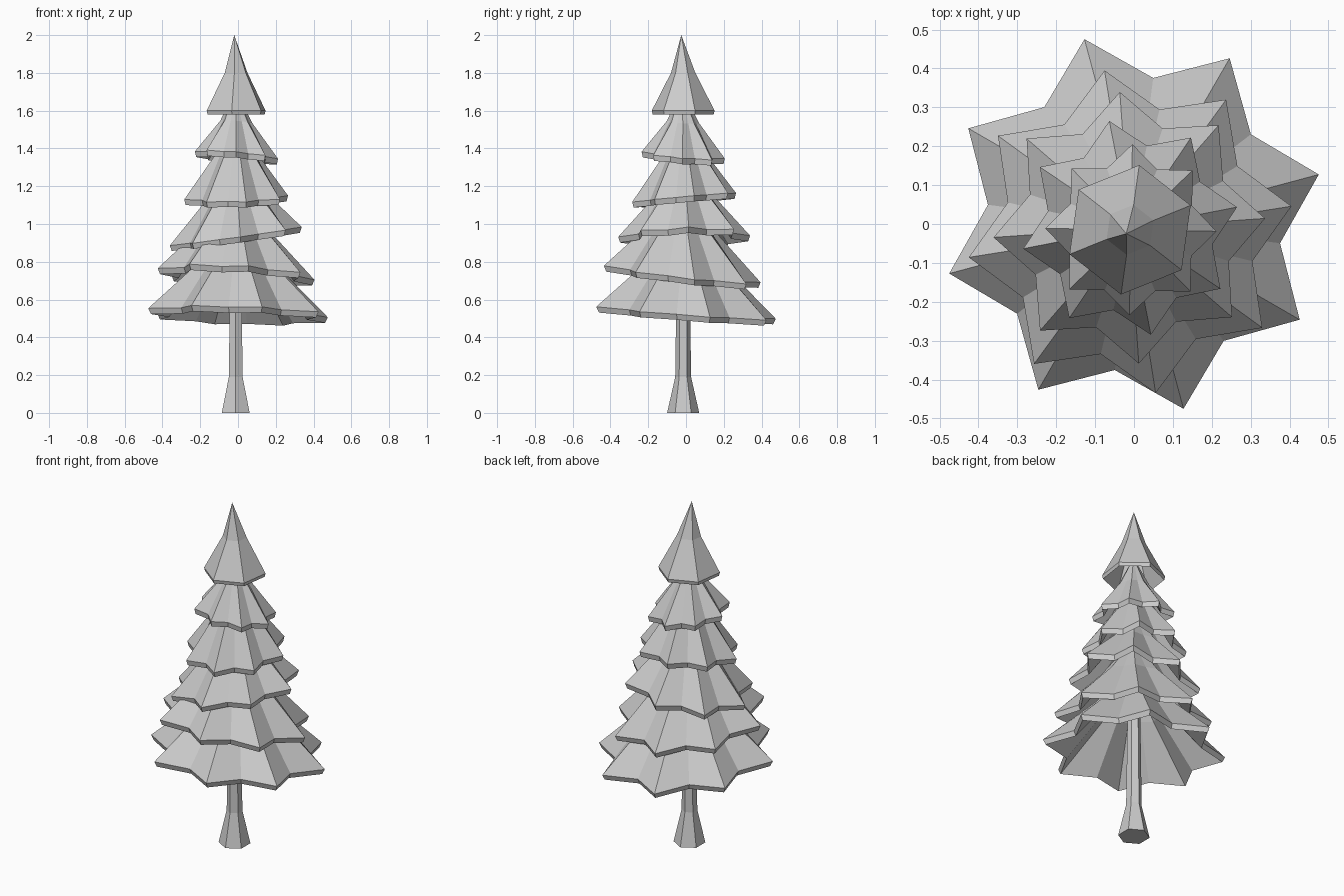
import bpy, bmesh
from math import cos, sin, radians, pi

if "Cube" in bpy.data.objects:
    bpy.data.objects.remove(bpy.data.objects["Cube"])


def finish(name, bm):
    bmesh.ops.recalc_face_normals(bm, faces=bm.faces)
    me = bpy.data.meshes.new(name)
    bm.to_mesh(me)
    bm.free()
    ob = bpy.data.objects.new(name, me)
    bpy.context.collection.objects.link(ob)
    return ob


def bridge(bm, a, b):
    n = len(a)
    for i in range(n):
        bm.faces.new((a[i], a[(i + 1) % n], b[(i + 1) % n], b[i]))


def fan(bm, ring, tip):
    n = len(ring)
    for i in range(n):
        bm.faces.new((ring[i], ring[(i + 1) % n], tip))


def tier(name, n, rot, r, valley, z, mid_r, mid_z, top_z, tilt, c, thick=0.03):
    """Tilted hollow skirt: star-shaped rim, bent slope, pointed top."""
    bm = bmesh.new()
    count = n if valley == 1 else 2 * n

    def ring(rad, height, v):
        out = []
        for i in range(count):
            a = radians(rot) + 2 * pi * i / count
            q = rad * (v if i % 2 and valley < 1 else 1)
            x, y = q * cos(a), q * sin(a)
            out.append(bm.verts.new((c[0] + x, c[1] + y,
                                     height + tilt[0] * x + tilt[1] * y)))
        return out

    mid_v = (1 + valley) / 2
    outer = ring(r, z, valley)
    mid = ring(mid_r, mid_z, mid_v)
    low = ring(r * 0.97, z - thick, valley)
    low_mid = ring(mid_r * 0.9, mid_z - thick, mid_v)
    bridge(bm, outer, mid)
    bridge(bm, outer, low)
    bridge(bm, low, low_mid)
    fan(bm, mid, bm.verts.new((c[0] - 0.01, c[1] - 0.01, top_z)))
    fan(bm, low_mid, bm.verts.new((c[0], c[1], top_z - 0.06)))
    finish(name, bm)


# Foliage tiers, bottom to top
tier("branches_1", 8, 15, .492, .77, .53, .20, .80, 1.05, (-.03, -.075), (0, 0))
tier("branches_2", 8, 9, .42, .77, .735, .17, .985, 1.22, (-.055, -.115), (-.01, -.02))
tier("branches_3", 8, 4, .35, .77, .935, .145, 1.16, 1.40, (.14, .02), (-.012, -.01))
tier("branches_4", 8, 11, .28, .77, 1.14, .12, 1.36, 1.56, (.02, .09), (-.01, -.01))
tier("branches_5", 8, -1, .22, .77, 1.365, .085, 1.54, 1.72, (-.09, -.08), (-.008, -.015))
tier("treetop", 6, 22, .168, 1, 1.6, .065, 1.8, 2.0, (0, 0), (-.01, -.015), .02)

# Hexagonal flared trunk
bm = bmesh.new()
rings = []
for r, z in ((.085, 0), (.042, .19), (.034, .8)):
    rings.append([bm.verts.new((-.012 + r * cos(pi / 6 + i * pi / 3),
                                -.015 + r * sin(pi / 6 + i * pi / 3), z))
                  for i in range(6)])
bridge(bm, rings[0], rings[1])
bridge(bm, rings[1], rings[2])
bm.faces.new(rings[0])
bm.faces.new(rings[2])
finish("trunk", bm)
